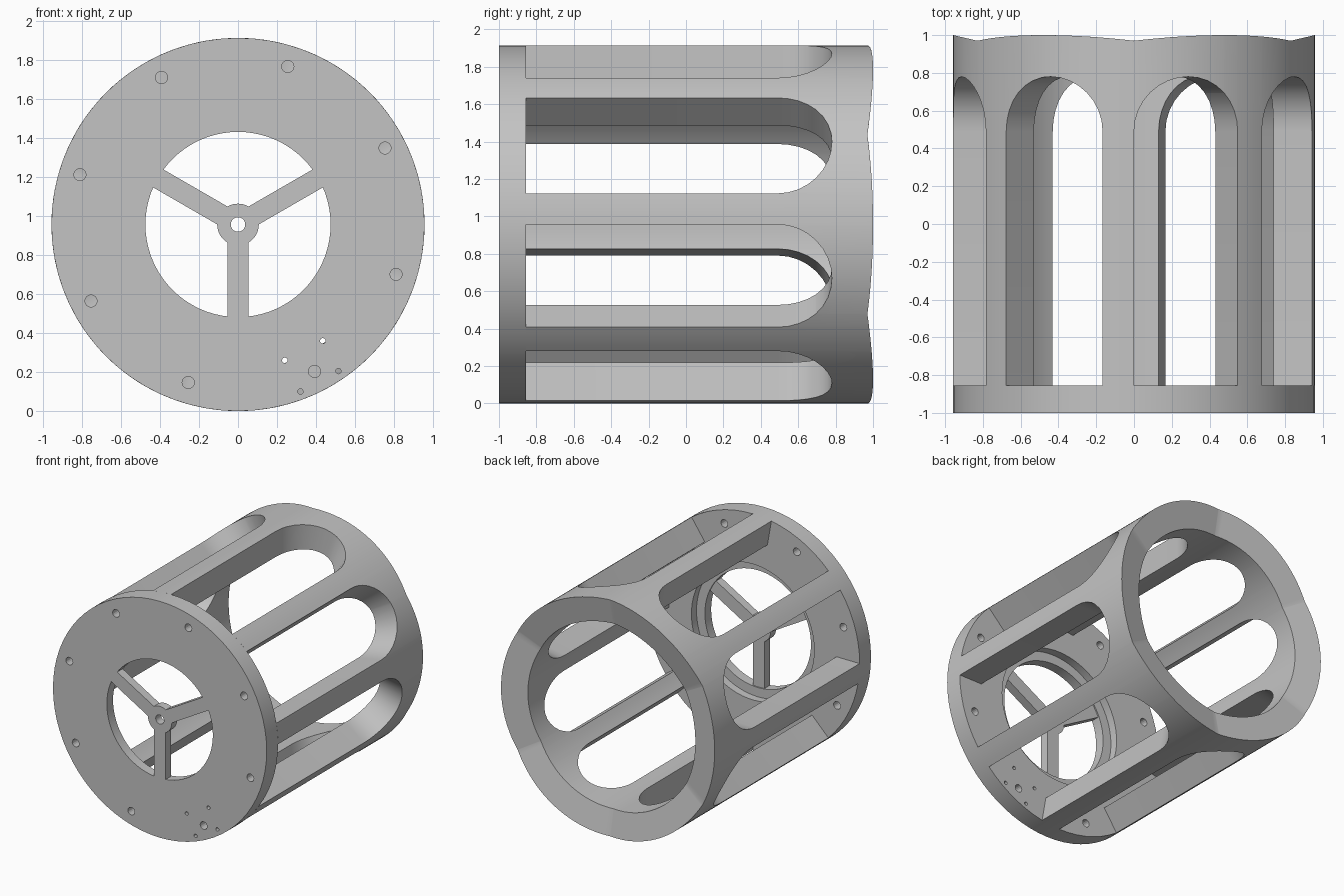
import bpy, bmesh, math
from mathutils import Matrix, Vector

R, RI = 0.957, 0.75            # outer and inner radius of the housing
FRONT, PLATE = -1.0, -0.855    # front plate extent along y
SPRING, ARCH = 0.49, 0.29      # where the window arches start, and their rise
HALF = 17.5                    # half width of a window in degrees
CENTRES = [27.5 + 45 * i for i in range(8)]

cube = bpy.data.objects.get("Cube")
if cube:
    bpy.data.objects.remove(cube, do_unlink=True)

grey = bpy.data.materials.new("plain_grey")
grey.use_nodes = True
COLOUR = (0.55, 0.55, 0.55, 1)
grey.diffuse_color = COLOUR
grey.node_tree.nodes["Principled BSDF"].inputs["Base Color"].default_value = COLOUR


def finish(bm, name, smooth=True):
    bmesh.ops.remove_doubles(bm, verts=bm.verts, dist=1e-5)
    bmesh.ops.recalc_face_normals(bm, faces=bm.faces)
    mesh = bpy.data.meshes.new(name)
    bm.to_mesh(mesh)
    bm.free()
    mesh.materials.append(grey)
    ob = bpy.data.objects.new(name, mesh)
    bpy.context.collection.objects.link(ob)
    if smooth:
        bpy.ops.object.select_all(action='DESELECT')
        ob.select_set(True)
        bpy.context.view_layer.objects.active = ob
        bpy.ops.object.shade_smooth_by_angle(angle=math.radians(20))
    return ob


def polar(r, deg, y):
    a = math.radians(deg)
    return Vector((r * math.cos(a), y, R + r * math.sin(a)))


def quad(bm, *points):
    bm.faces.new([bm.verts.new(p) for p in points])


def lathe(name, profile, segments):
    """Closed ring swept about the y axis from (radius, y) points."""
    bm = bmesh.new()
    step = 360 / segments
    for i in range(segments):
        a, b = i * step, (i + 1) * step
        for (r0, y0), (r1, y1) in zip(profile, profile[1:] + profile[:1]):
            quad(bm, polar(r0, a, y0), polar(r0, b, y0), polar(r1, b, y1), polar(r1, a, y1))
    return finish(bm, name)


# Slotted sleeve: rear ring with arched windows, carried by eight posts
def rear_end(r, deg):
    flat = r * math.cos(math.radians((deg + 30) % 60 - 30))   # six shallow facets
    return 1 - 0.234 * (R - flat)


def window_offset(deg):
    return min(((deg - c + 180) % 360 - 180 for c in CENTRES), key=abs) / HALF


def arch(deg):
    u = min(1, abs(window_offset(deg)))
    return SPRING + ARCH * math.sqrt(1 - u * u)


angles = {30.0 * i for i in range(12)}
for c in CENTRES:
    angles |= {round((c - HALF * math.cos(math.pi * k / 16)) % 360, 4) for k in range(17)}
    angles |= {(c + HALF + 2.5 * k) % 360 for k in range(5)}
angles = sorted(angles)

bm = bmesh.new()
for a, b in zip(angles, angles[1:] + [angles[0] + 360]):
    post = abs(window_offset((a + b) / 2)) > 1
    for r in (R, RI):
        quad(bm, polar(r, a, arch(a)), polar(r, b, arch(b)),
             polar(r, b, rear_end(r, b)), polar(r, a, rear_end(r, a)))
        if post:
            quad(bm, polar(r, a, PLATE), polar(r, b, PLATE), polar(r, b, SPRING), polar(r, a, SPRING))
    quad(bm, polar(RI, a, rear_end(RI, a)), polar(RI, b, rear_end(RI, b)),
         polar(R, b, rear_end(R, b)), polar(R, a, rear_end(R, a)))
    if post:
        quad(bm, polar(RI, a, PLATE), polar(RI, b, PLATE), polar(R, b, PLATE), polar(R, a, PLATE))
    else:
        quad(bm, polar(RI, a, arch(a)), polar(RI, b, arch(b)), polar(R, b, arch(b)), polar(R, a, arch(a)))
for c in CENTRES:
    for d in (c - HALF, c + HALF):
        quad(bm, polar(RI, d, PLATE), polar(R, d, PLATE), polar(R, d, SPRING), polar(RI, d, SPRING))
finish(bm, "slotted_sleeve")

# Front plate with a stepped central opening
plate = lathe("front_plate", [(0.475, FRONT), (R, FRONT), (R, PLATE),
                              (0.55, PLATE), (0.55, -0.92), (0.475, -0.92)], 72)

# Screw holes through the plate: one per window, plus four pilot holes round one of them
holes = [(polar(0.85, c, -0.93), 0.031) for c in CENTRES]
holes += [(Vector((x, -0.93, z)), 0.014) for x, z in
          ((0.24, 0.26), (0.435, 0.36), (0.515, 0.205), (0.32, 0.1))]
bm = bmesh.new()
for centre, radius in holes:
    bmesh.ops.create_cone(bm, cap_ends=True, segments=16, radius1=radius, radius2=radius, depth=0.4,
                          matrix=Matrix.Translation(centre) @ Matrix.Rotation(math.pi / 2, 4, 'X'))
cutter = finish(bm, "screw_hole_cutter", smooth=False)
cutter.hide_render = True
cutter.hide_set(True)
cut = plate.modifiers.new("screw_holes", 'BOOLEAN')
cut.operation, cut.solver, cut.object = 'DIFFERENCE', 'EXACT', cutter

# Hub and its three spokes, flush with the front
SPOKE_BACK = -0.93
lathe("hub", [(0.037, FRONT), (0.107, FRONT), (0.107, SPOKE_BACK), (0.037, SPOKE_BACK)], 32)
for i, name in enumerate(("left_spoke", "right_spoke", "lower_spoke")):
    bm = bmesh.new()
    place = (Matrix.Translation((0, (FRONT + SPOKE_BACK) / 2, R))
             @ Matrix.Rotation(-math.radians(30 + 120 * i), 4, 'Y')
             @ Matrix.Translation((0.285, 0, 0))
             @ Matrix.Diagonal((0.39, SPOKE_BACK - FRONT, 0.106, 1)))
    bmesh.ops.create_cube(bm, size=1, matrix=place)
    finish(bm, name, smooth=False)
